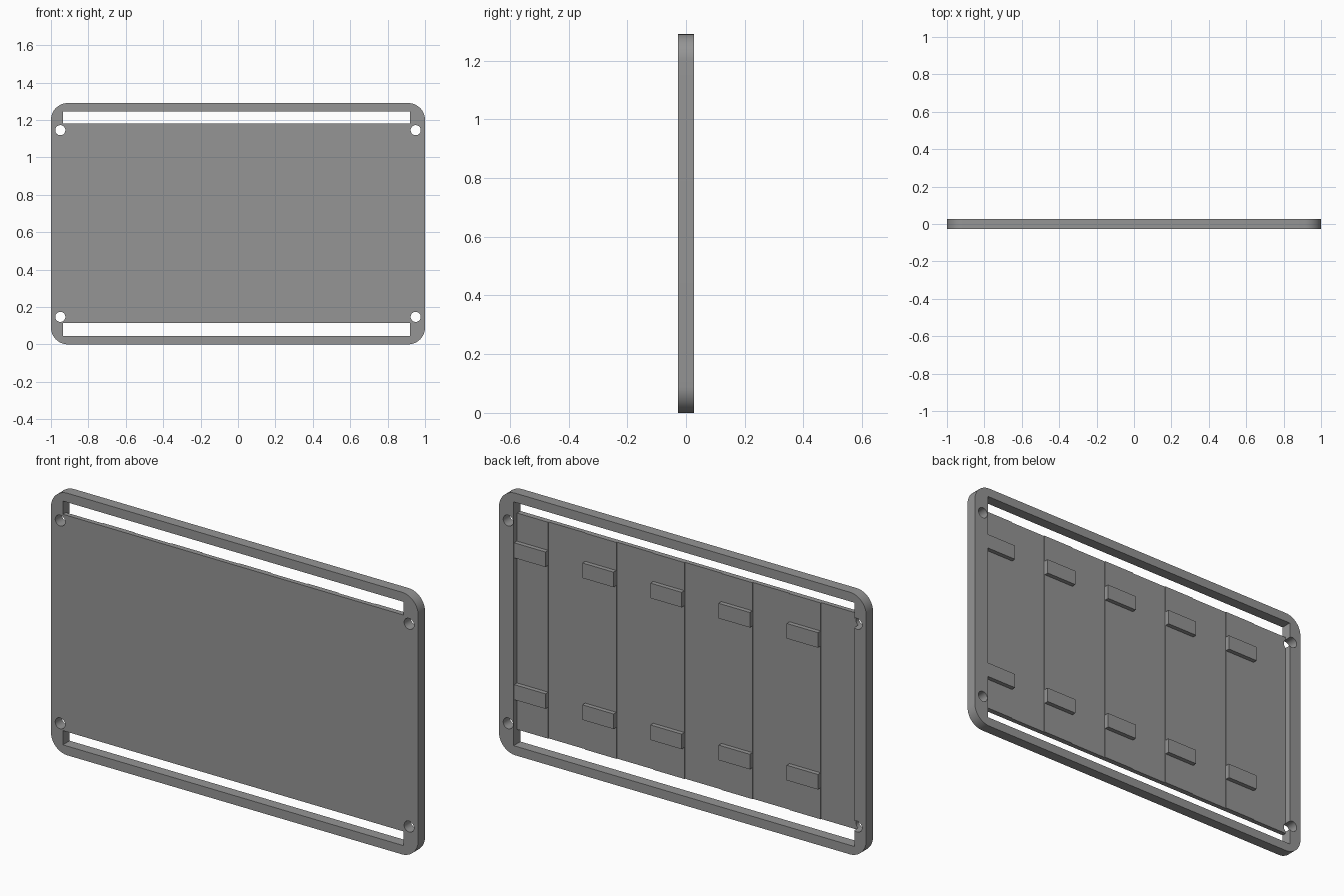
import bpy, bmesh, math

if "Cube" in bpy.data.objects:
    bpy.data.objects.remove(bpy.data.objects["Cube"])

HALF_T = 0.0265                 # half thickness of the plate
H = 1.29                        # overall height
X0, X1 = -0.935, 0.92           # recess sides
FLOOR = -0.0035                 # recessed floor level
PITCH = (X1 - X0) / 5

grey = bpy.data.materials.new("grey")
grey.diffuse_color = (0.3, 0.3, 0.3, 1)
grey.use_nodes = True
grey.node_tree.nodes["Principled BSDF"].inputs["Base Color"].default_value = grey.diffuse_color


def prism(name, outline, y0, y1):
    """Extrude an (x, z) outline from y0 to y1."""
    bm = bmesh.new()
    face = bm.faces.new([bm.verts.new((x, y0, z)) for x, z in outline])
    out = bmesh.ops.extrude_face_region(bm, geom=[face])["geom"]
    for v in out:
        if isinstance(v, bmesh.types.BMVert):
            v.co.y = y1
    bmesh.ops.recalc_face_normals(bm, faces=bm.faces)
    mesh = bpy.data.meshes.new(name)
    bm.to_mesh(mesh)
    bm.free()
    mesh.materials.append(grey)
    obj = bpy.data.objects.new(name, mesh)
    bpy.context.collection.objects.link(obj)
    return obj


def box(name, x0, x1, y0, y1, z0, z1):
    return prism(name, [(x0, z0), (x1, z0), (x1, z1), (x0, z1)], y0, y1)


def arc(cx, cz, r, a0, a1, n):
    return [(cx + r * math.cos(a), cz + r * math.sin(a))
            for a in (math.radians(a0 + (a1 - a0) * i / n) for i in range(n + 1))]


def cut(target, cutter):
    mod = target.modifiers.new(cutter.name, "BOOLEAN")
    mod.operation = "DIFFERENCE"
    mod.solver = "EXACT"
    mod.object = cutter
    bpy.context.view_layer.objects.active = target
    bpy.ops.object.modifier_apply(modifier=mod.name)
    bpy.data.objects.remove(cutter)


# Rounded plate
R = 0.09
outline = []
for cx, cz, a in ((1 - R, R, -90), (1 - R, H - R, 0), (R - 1, H - R, 90), (R - 1, R, 180)):
    outline += arc(cx, cz, R, a, a + 90, 12)
plate = prism("tray_plate", outline, -HALF_T, HALF_T)

# Recess in the back, through slots at top and bottom, corner screw holes
cut(plate, box("recess_cutter", X0, X1, FLOOR, 0.1, 0.045, 1.245))
for z0, z1 in ((0.045, 0.115), (1.18, 1.245)):
    cut(plate, box("slot_cutter", X0, X1, -0.1, 0.1, z0, z1))
for x in (-0.95, 0.95):
    for z in (0.147, 1.145):
        cut(plate, prism("hole_cutter", arc(x, z, 0.027, 0, 360, 32)[:-1], -0.1, 0.1))

# Slightly raised strips on the recessed floor, each with two pads
for i in range(5):
    right = X1 - i * PITCH
    left = right - 0.17
    box("raised_strip", left, right, FLOOR - 0.005, FLOOR + 0.004, 0.115, 1.18)
    for z0 in (0.27, 0.968):
        box("pad", left, right, FLOOR, HALF_T - 0.004, z0, z0 + 0.074)

# Smooth rounded corners and holes, keep edges sharp
bpy.ops.object.select_all(action="DESELECT")
plate.select_set(True)
bpy.context.view_layer.objects.active = plate
bpy.ops.object.shade_smooth_by_angle(angle=math.radians(30))
